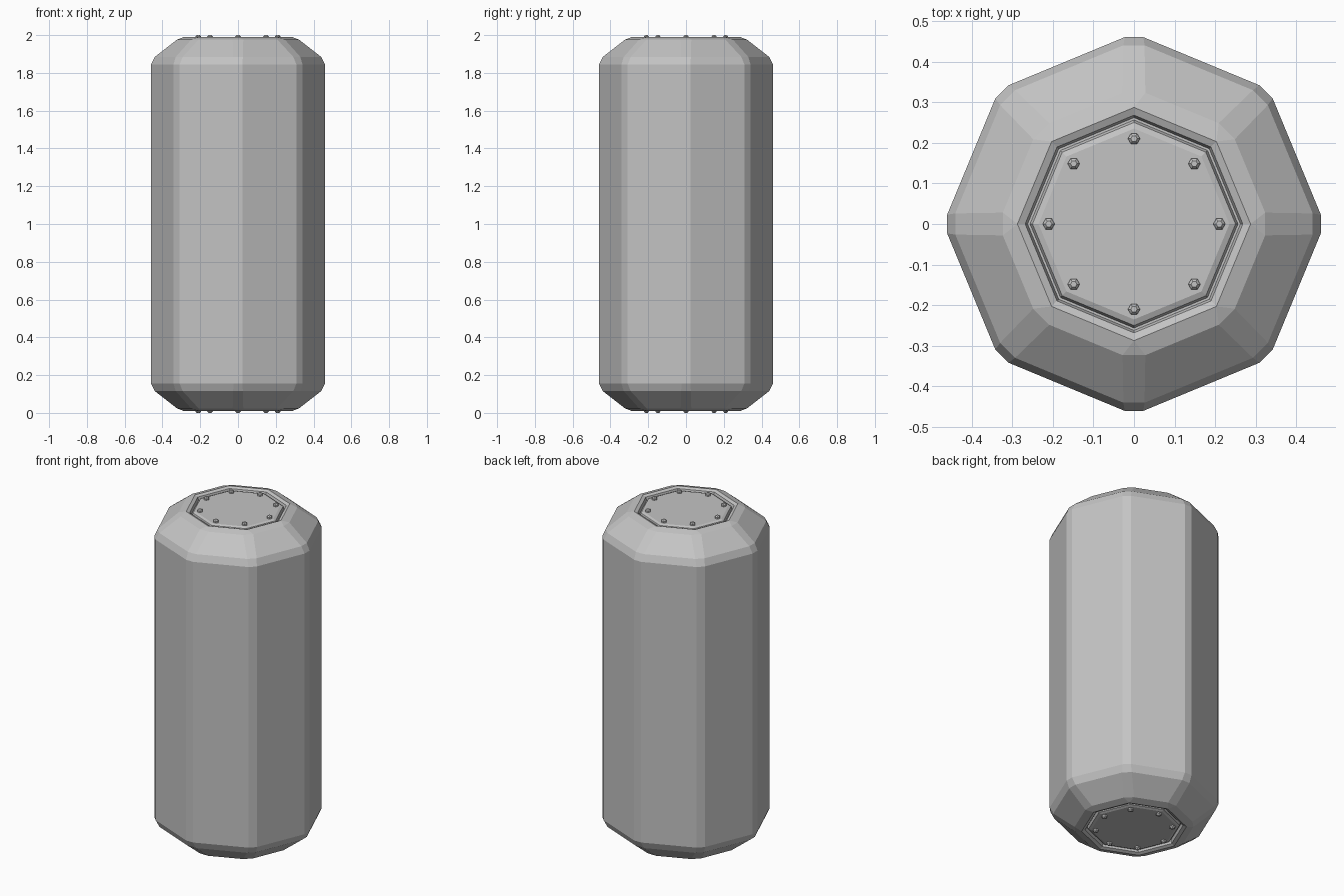
import bpy, bmesh
from math import sin, cos, tau

cube = bpy.data.objects.get("Cube")
if cube:
    bpy.data.objects.remove(cube)

grey = bpy.data.materials.new("plain_grey")
grey.use_nodes = True
colour = (0.55, 0.55, 0.55, 1)
grey.diffuse_color = colour
grey.node_tree.nodes["Principled BSDF"].inputs["Base Color"].default_value = colour


def lathe(name, profile, sides, location=(0, 0, 0)):
    """Stack polygon rings of (radius, half corner width, z) and cap both ends."""
    bm = bmesh.new()
    rings = []
    for r, w, z in profile:
        ring = []
        for i in range(sides):
            c, s = cos(tau * i / sides), sin(tau * i / sides)
            for t in (-w, w):
                ring.append(bm.verts.new((r * c - t * s, r * s + t * c, z)))
        rings.append(ring)
    n = sides * 2
    for low, high in zip(rings, rings[1:]):
        for i in range(n):
            j = (i + 1) % n
            bm.faces.new((low[i], low[j], high[j], high[i]))
    bm.faces.new(rings[0][::-1])
    bm.faces.new(rings[-1])
    # Rings with sharp corners collapse to one vertex per corner
    bmesh.ops.remove_doubles(bm, verts=bm.verts[:], dist=1e-5)
    bmesh.ops.recalc_face_normals(bm, faces=bm.faces[:])
    mesh = bpy.data.meshes.new(name)
    bm.to_mesh(mesh)
    bm.free()
    mesh.materials.append(grey)
    obj = bpy.data.objects.new(name, mesh)
    obj.location = location
    bpy.context.collection.objects.link(obj)
    return obj


# Barrel body: bevelled wall, sloped shoulder, rim groove and raised end panel
top_half = [
    (0.46, 0.023, 0.845),
    (0.44, 0.026, 0.885),
    (0.323, 0.028, 0.976),
    (0.287, 0, 0.99),
    (0.268, 0, 0.982),
    (0.262, 0, 0.962),
    (0.256, 0, 0.962),
    (0.25, 0, 0.978),
    (0.235, 0, 0.984),
]
bottom_half = [(r, w, -z) for r, w, z in reversed(top_half)]
lathe("barrel_body", bottom_half + top_half, 8, (0, 0, 1))

# Ring of hexagonal bolts on each end panel
for end, sign in (("top", 1), ("bottom", -1)):
    bolt = [(0.015, 0, -0.002), (0.015, 0, 0.009), (0.008, 0, 0.016)]
    bolt = [(r, w, sign * z) for r, w, z in bolt]
    for i in range(8):
        a = tau * i / 8
        lathe(f"{end}_bolt_{i + 1}", bolt, 6,
              (0.21 * cos(a), 0.21 * sin(a), 1 + sign * 0.984))
